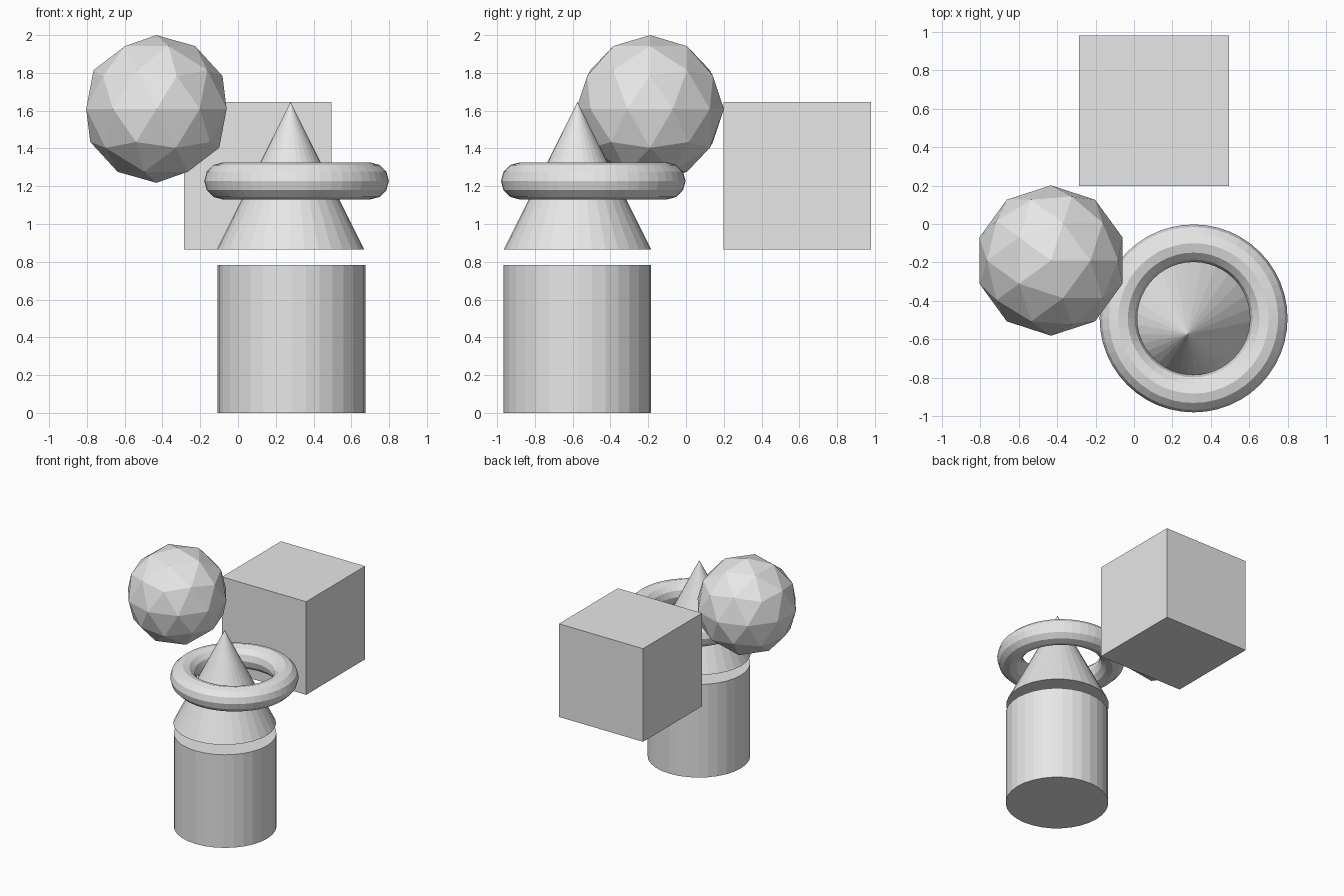
import bpy

if "Cube" in bpy.data.objects:
    bpy.data.objects.remove(bpy.data.objects["Cube"])

S = 0.391  # shared half-size of every solid

grey = bpy.data.materials.new("light grey")
grey.diffuse_color = (0.8, 0.8, 0.8, 1.0)
grey.use_nodes = True
grey.node_tree.nodes["Principled BSDF"].inputs["Base Color"].default_value = grey.diffuse_color


def finish(name):
    obj = bpy.context.object
    obj.name = name
    obj.data.materials.append(grey)


add = bpy.ops.mesh

# upright cylinder standing on the ground
add.primitive_cylinder_add(vertices=32, radius=S, depth=2 * S, location=(0.283, -0.575, S))
finish("cylinder")

# cone floating just above the cylinder
add.primitive_cone_add(vertices=32, radius1=S, radius2=0, depth=2 * S, location=(0.278, -0.574, 1.255))
finish("cone")

# ring around the cone
add.primitive_torus_add(major_segments=48, minor_segments=12, major_radius=S,
                        minor_radius=S / 4, location=(0.310, -0.491, 1.228))
finish("ring")

# faceted ball
add.primitive_ico_sphere_add(subdivisions=2, radius=S, location=(-0.432, -0.190, 2 - S))
finish("faceted_ball")

# cube at the back
add.primitive_cube_add(size=2 * S, location=(0.104, 0.589, 1.256))
finish("cube")
